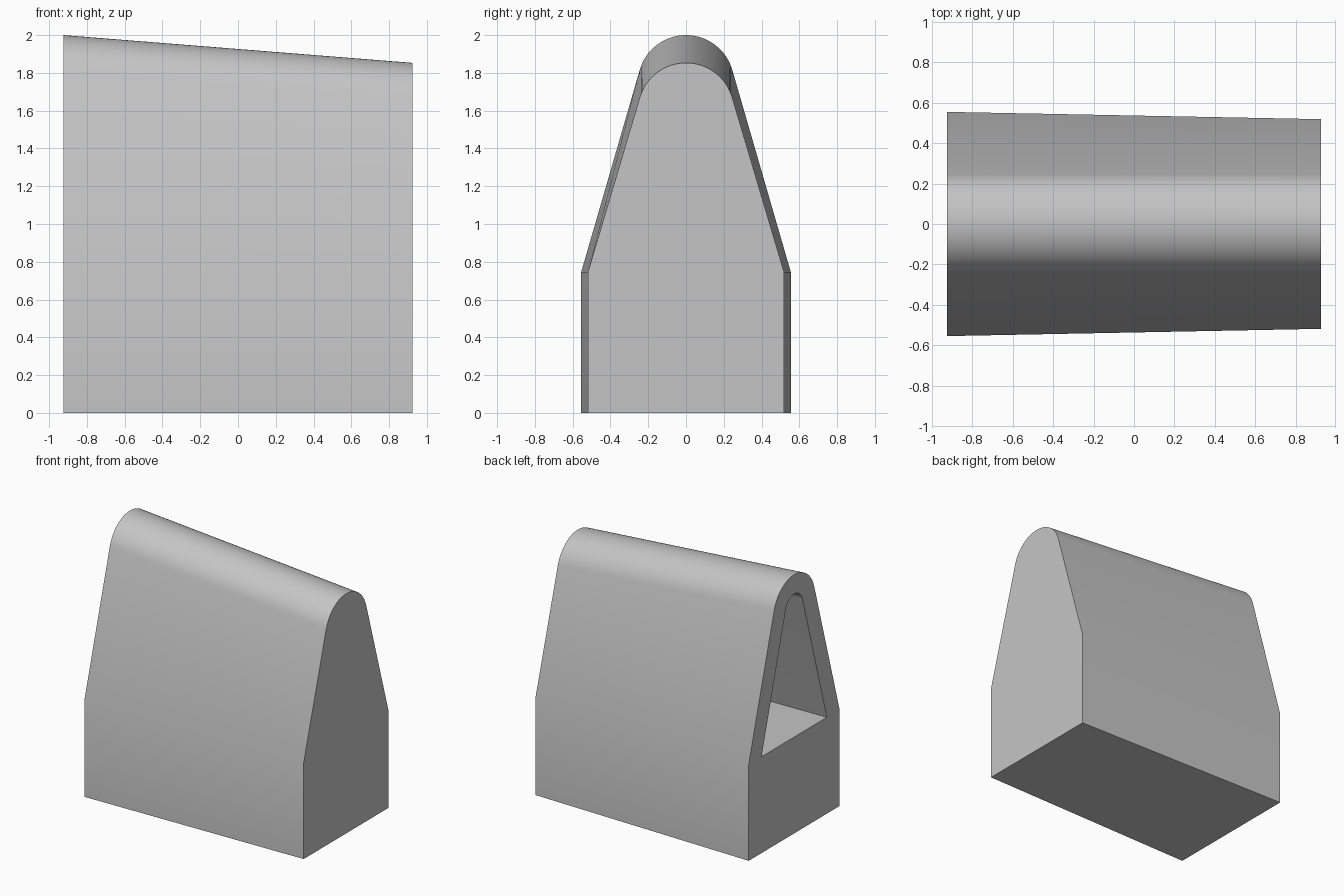
import bpy, bmesh
from math import atan2, acos, hypot, sin, cos

cube = bpy.data.objects.get("Cube")
if cube:
    bpy.data.objects.remove(cube, do_unlink=True)

HALF = 0.925       # half length along x
SHOULDER = 0.745   # height where the sides start leaning in
RADIUS = 0.255     # ridge radius
WALL = 0.15
STEPS = 32

grey = bpy.data.materials.new("plain grey")
grey.use_nodes = True
colour = (0.56, 0.56, 0.56, 1)
grey.diffuse_color = colour
grey.node_tree.nodes["Principled BSDF"].inputs["Base Color"].default_value = colour


def arch(x, inset=0.0):
    """Shoulder, rounded ridge, shoulder; tapering along x."""
    t = (x + HALF) / (2 * HALF)
    width = 0.555 - 0.036 * t
    centre = 2.0 - 0.147 * t - RADIUS
    drop = SHOULDER - centre
    lean = atan2(drop, width) + acos(RADIUS / hypot(width, drop))
    r = RADIUS - inset
    foot = (r - sin(lean) * drop) / cos(lean)
    pts = [(x, foot, SHOULDER)]
    for i in range(STEPS + 1):
        a = lean + (3.14159265 - 2 * lean) * i / STEPS
        pts.append((x, r * cos(a), centre + r * sin(a)))
    return pts + [(x, -foot, SHOULDER)]


bm = bmesh.new()


def ring(points):
    return [bm.verts.new(p) for p in points]


def strip(a, b):
    for i in range(len(a) - 1):
        bm.faces.new((a[i], a[i + 1], b[i + 1], b[i]))


def with_base(pts):
    first, last = pts[0], pts[-1]
    return [(first[0], first[1], 0)] + pts + [(last[0], last[1], 0)]


# Outer body: sides, underside and closed low end
tall = ring(with_base(arch(-HALF)))
low = ring(with_base(arch(HALF)))
strip(tall + tall[:1], low + low[:1])
bm.faces.new(low)

# Hollow with flat floor, closed at the inner end
mouth = ring(arch(-HALF, WALL))
inner = ring(arch(HALF - WALL, WALL))
strip(mouth + mouth[:1], inner + inner[:1])
bm.faces.new(inner)

# Rim around the mouth on the tall end
strip(tall[1:-1], mouth)
bm.faces.new((tall[0], tall[1], mouth[0], mouth[-1], tall[-2], tall[-1]))

bmesh.ops.recalc_face_normals(bm, faces=bm.faces)
mesh = bpy.data.meshes.new("hollow_body")
bm.to_mesh(mesh)
bm.free()
mesh.materials.append(grey)
body = bpy.data.objects.new("hollow_body", mesh)
bpy.context.collection.objects.link(body)

bpy.ops.object.select_all(action="DESELECT")
body.select_set(True)
bpy.context.view_layer.objects.active = body
bpy.ops.object.shade_smooth_by_angle(angle=0.52)
